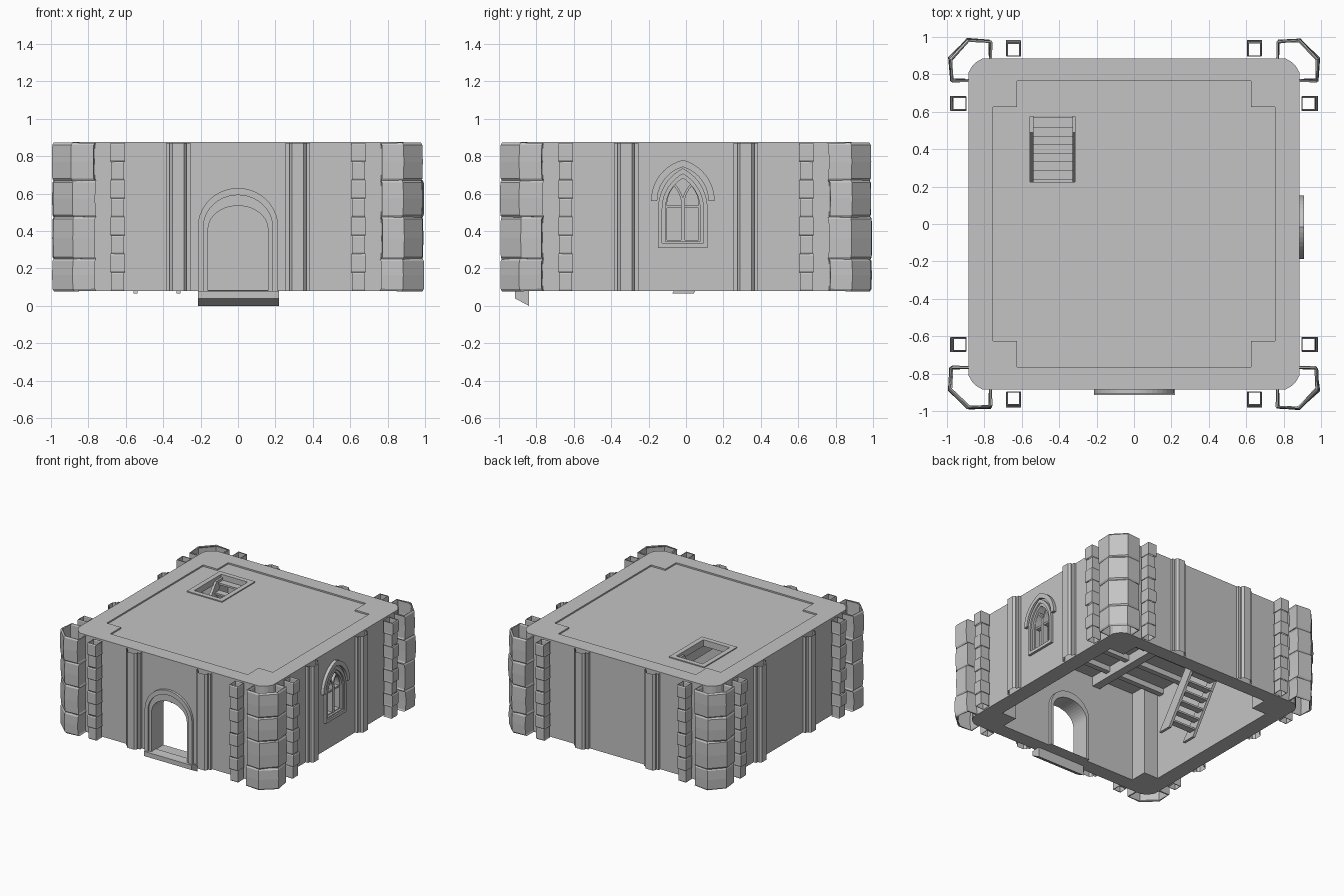
import bpy, bmesh, math, random
from mathutils import Matrix

random.seed(4)
if "Cube" in bpy.data.objects:
    bpy.data.objects.remove(bpy.data.objects["Cube"], do_unlink=True)

stone = bpy.data.materials.new("grey stone")
stone.use_nodes = True
GREY = (0.55, 0.55, 0.55, 1)
stone.diffuse_color = GREY
stone.node_tree.nodes["Principled BSDF"].inputs["Base Color"].default_value = GREY

BASE, TOP, WALL = 0.08, 0.87, 0.885

# Maps a profile point (a, b) and a depth d into space
FRAMES = {
    "up": lambda a, b, d: (a, b, d),
    "front": lambda a, b, d: (a, -d, b),
    "right": lambda a, b, d: (d, a, b),
}


def make(name, bm, turn=0):
    bmesh.ops.recalc_face_normals(bm, faces=bm.faces)
    bm.transform(Matrix.Rotation(turn * math.pi / 2, 4, "Z"))
    mesh = bpy.data.meshes.new(name)
    bm.to_mesh(mesh)
    bm.free()
    mesh.materials.append(stone)
    ob = bpy.data.objects.new(name, mesh)
    bpy.context.collection.objects.link(ob)
    return ob


def prism(name, loop, d0, d1, frame="up"):
    bm, f = bmesh.new(), FRAMES[frame]
    lo = [bm.verts.new(f(a, b, d0)) for a, b in loop]
    hi = [bm.verts.new(f(a, b, d1)) for a, b in loop]
    bm.faces.new(lo)
    bm.faces.new(hi)
    for i in range(len(loop)):
        j = (i + 1) % len(loop)
        bm.faces.new((lo[i], lo[j], hi[j], hi[i]))
    return make(name, bm)


def box(name, x0, x1, y0, y1, z0, z1):
    return prism(name, [(x0, y0), (x1, y0), (x1, y1), (x0, y1)], z0, z1)


def ring(name, outer, inner, d0, d1, frame, closed=True):
    """Solid moulding between two outlines with matching points."""
    bm, f = bmesh.new(), FRAMES[frame]
    rows = [[bm.verts.new(f(*p, d)) for p, d in ((o, d0), (o, d1), (i, d1), (i, d0))]
            for o, i in zip(outer, inner)]
    pairs = list(zip(rows, rows[1:])) + ([(rows[-1], rows[0])] if closed else [])
    for r, s in pairs:
        for k in range(4):
            bm.faces.new((r[k], r[k - 1], s[k - 1], s[k]))
    if not closed:
        bm.faces.new(rows[0])
        bm.faces.new(rows[-1])
    return make(name, bm)


def strip(name, path, levels, turn=0, closed=False, thick=0.0):
    """Upright sheet following a plan path; levels are (z, scale) pairs."""
    bm = bmesh.new()
    rows = [[bm.verts.new((x * s, y * s, z)) for x, y in path] for z, s in levels]
    n = len(path)
    for lo, hi in zip(rows, rows[1:]):
        for i in range(n if closed else n - 1):
            j = (i + 1) % n
            bm.faces.new((lo[i], lo[j], hi[j], hi[i]))
    ob = make(name, bm, turn)
    if thick:
        m = ob.modifiers.new("thickness", "SOLIDIFY")
        m.thickness, m.offset = thick, 0
    return ob


def arch(w, z0, spring, apex, c=0.0, n=10):
    """Pointed arch outline, or a rounded one when the rise is low."""
    h = apex - spring
    half = []
    cx = (w * w - h * h) / (2 * w)
    end = math.atan2(h, -cx)
    for i in range(n + 1):
        if h > w:
            t = end * i / n
            half.append((cx + (w - cx) * math.cos(t), spring + (w - cx) * math.sin(t)))
        else:
            t = math.pi / 2 * i / n
            half.append((w * math.cos(t), spring + h * math.sin(t)))
    right = [(w, z0)] + half[:-1]
    return [(c - x, z) for x, z in right] + [(c, apex)] + [(c + x, z) for x, z in reversed(right)]


def four_way(points):
    """Repeat a corner's points around the plan."""
    out = []
    for x, y in [(1, 1), (-1, 1), (-1, -1), (1, -1)]:
        pts = [(px * x, py * y) for px, py in points]
        out += pts if x * y > 0 else pts[::-1]
    return out


def cut(target, cutter):
    cutter.hide_render = True
    m = target.modifiers.new("cut", "BOOLEAN")
    m.operation, m.solver, m.object = "DIFFERENCE", "EXACT", cutter
    bpy.context.view_layer.objects.active = target
    bpy.ops.object.modifier_apply(modifier=m.name)
    bpy.data.objects.remove(cutter, do_unlink=True)


# Walls and roof, hollowed from below, with a sunk roof panel and openings
walls = prism("walls_and_roof", four_way([(WALL, 0.81), (0.865, 0.845), (0.845, 0.865), (0.81, WALL)]), BASE, TOP + 0.007)
cross = four_way([(0.755, 0.625), (0.625, 0.625), (0.625, 0.765)])
cut(walls, prism("room_cutter", cross, 0, 0.82))
cut(walls, prism("panel_cutter", cross, 0.865, 1))
cut(walls, box("stair_cutter", -0.555, -0.315, 0.225, 0.575, 0.7, 1))
WC = -0.017
cut(walls, prism("door_cutter", arch(0.18, 0, 0.42, 0.59), 0.6, 1, "front"))
cut(walls, prism("window_cutter", arch(0.11, 0.325, 0.52, 0.705, WC), 0.6, 1, "right"))

# Rim of the stair opening
ring("stair_opening_rim", [(-0.595, 0.185), (-0.275, 0.185), (-0.275, 0.615), (-0.595, 0.615)],
     [(-0.555, 0.225), (-0.315, 0.225), (-0.315, 0.575), (-0.555, 0.575)], 0.864, 0.873, "up")

# Doorway mouldings and sloping threshold
ring("door_outer_frame", arch(0.215, BASE, 0.42, 0.63), arch(0.185, BASE, 0.42, 0.592), 0.87, 0.905, "front")
ring("door_reveal", arch(0.185, BASE, 0.42, 0.592), arch(0.16, BASE, 0.41, 0.535), 0.74, 0.893, "front")
prism("door_threshold", [(-0.915, 0.078), (-0.915, 0.04), (-0.84, 0.0), (-0.84, 0.085)], -0.215, 0.22, "right")

# Window: frame, hood, mullion, transom and paired lancets
ring("window_frame", arch(0.132, 0.31, 0.52, 0.735, WC), arch(0.11, 0.335, 0.52, 0.705, WC), 0.75, 0.905, "right")
ring("window_inner_frame", arch(0.112, 0.33, 0.52, 0.708, WC), arch(0.092, 0.345, 0.52, 0.682, WC), 0.78, 0.893, "right")
ring("window_hood", arch(0.17, 0.56, 0.561, 0.78, WC), arch(0.137, 0.56, 0.561, 0.742, WC), 0.87, 0.91, "right", False)
for side in (-1, 1):
    c = WC + side * 0.046
    ring("window_lancet", arch(0.05, 0.34, 0.54, 0.655, c), arch(0.038, 0.352, 0.54, 0.638, c), 0.83, 0.875, "right")
box("window_transom", 0.835, 0.87, WC - 0.095, WC + 0.095, 0.522, 0.537)
box("window_mullion", 0.83, 0.88, WC - 0.011, WC + 0.011, 0.34, 0.58)

# Pilasters, quoins and stone corner turrets on each of the four sides
pilaster = [(-0.065, 0), (-0.065, 0.022), (-0.045, 0.022), (-0.045, 0.035), (-0.03, 0.052)]
pilaster += [(-x, d) for x, d in reversed(pilaster)]
turret = [(0.77, 0.885), (0.77, 0.978), (0.885, 0.985), (0.985, 0.885), (0.978, 0.77), (0.885, 0.77)]
courses = [BASE, 0.25, 0.475, 0.67, TOP]


def jitter(amount):
    return random.uniform(-amount, amount)


for turn in range(4):
    for side in (-1, 1):
        strip("pilaster", [(side * 0.32 + x, WALL + d) for x, d in pilaster], [(BASE, 1), (TOP, 1)], turn)
        # Alternating quoin blocks
        for k in range(8):
            z0 = BASE + k * (TOP - BASE) / 8
            z1 = z0 + (TOP - BASE) / 8
            w = 0.037 if k % 2 else 0.033
            c, front = side * 0.645, (0.98 if k % 2 else 0.971) + jitter(0.003)
            block = [(c - w, 0.9), (c + w, 0.9), (c + w, front), (c - w, front)]
            strip("quoin_block", block, [(z0, 0.996), (z0 + 0.008, 1), (z1 - 0.008, 1), (z1, 0.996)],
                  turn, True, 0.005)
    # Rough stone courses of the hollow turret
    for z0, z1 in zip(courses, courses[1:]):
        path = [turret[0]] + [(x + jitter(0.005), y + jitter(0.005)) for x, y in turret[1:-1]] + [turret[-1]]
        strip("turret_course", path, [(z0, 0.993), (z0 + 0.012, 1), ((z0 + z1) / 2, 1.002),
                                      (z1 - 0.012, 1), (z1, 0.993)], turn, False, 0.009)

# Stair from the roof opening down to the floor
for x in (-0.56, -0.33):
    prism("stair_stringer", [(0.49, 0.85), (0.575, 0.85), (0.04, 0.065), (-0.075, 0.065)], x, x + 0.022, "right")
for k in range(12):
    y, z = 0.545 - k * 0.046, 0.83 - k * 0.064
    box("stair_tread", -0.55, -0.32, y - 0.03, y + 0.026, z - 0.015, z)

# Ceiling beams and joists
for side in (-1, 1):
    x = side * 0.27
    box("ceiling_beam", x - 0.035, x + 0.035, -0.76, 0.76, 0.74, 0.825)
for y in (-0.58, -0.36, -0.14, 0.14, 0.36, 0.64):
    box("ceiling_joist", -0.27 if 0 < y < 0.6 else -0.76, 0.76, y - 0.022, y + 0.022, 0.775, 0.825)
